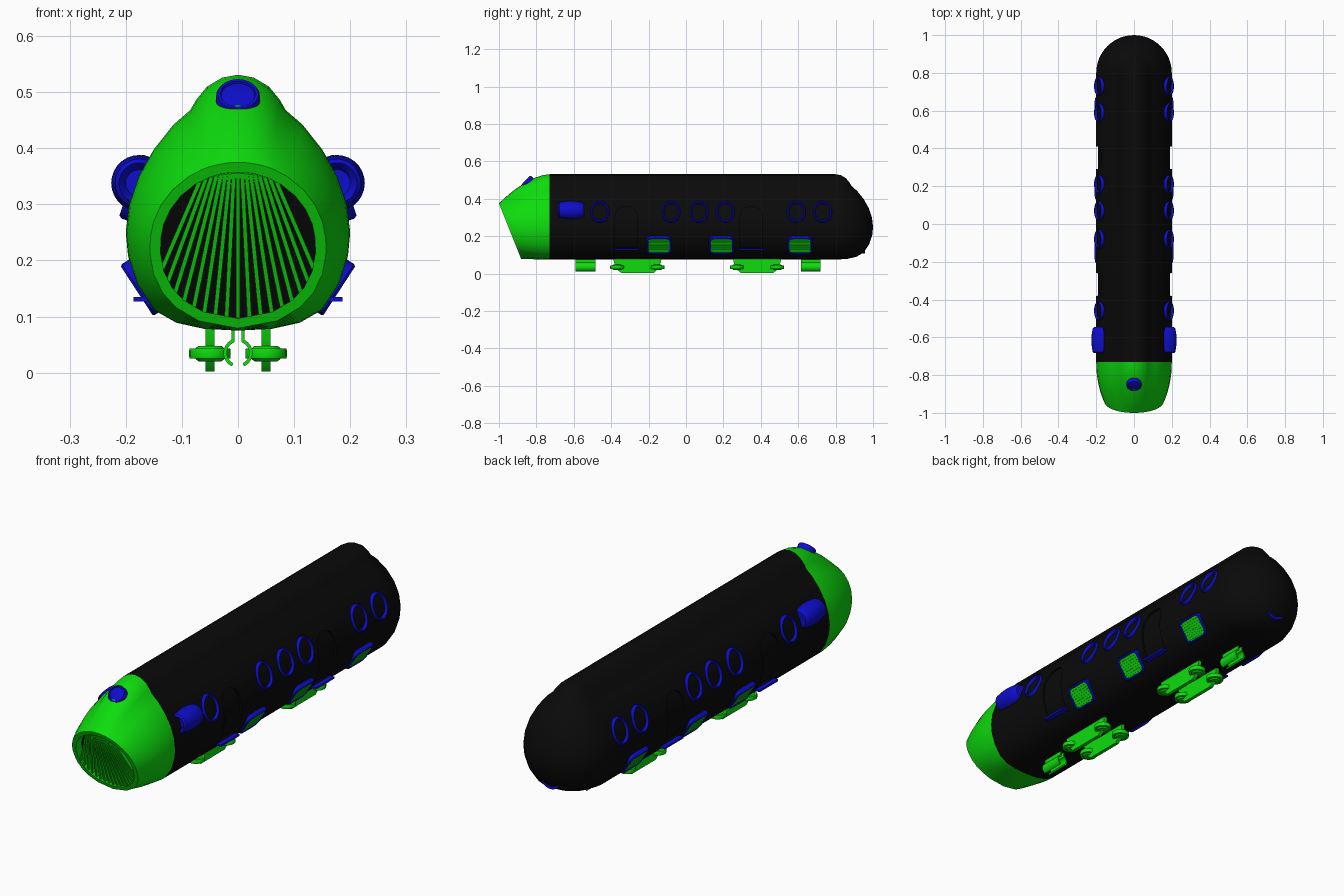
import bpy, bmesh
from math import sin, cos, pi, atan2, radians, copysign
from mathutils import Vector

if "Cube" in bpy.data.objects:
    bpy.data.objects.remove(bpy.data.objects["Cube"])


def material(name, color):
    m = bpy.data.materials.new(name)
    m.use_nodes = True
    m.diffuse_color = color
    m.node_tree.nodes["Principled BSDF"].inputs["Base Color"].default_value = color
    return m


BLACK = material("black_paint", (0.003, 0.003, 0.003, 1))
GREEN = material("bright_green", (0.004, 0.72, 0.004, 1))
BLUE = material("deep_blue", (0.004, 0.004, 0.6, 1))


def make(name, bm, mat, angle=35):
    bmesh.ops.remove_doubles(bm, verts=bm.verts, dist=0.00005)
    bmesh.ops.recalc_face_normals(bm, faces=bm.faces)
    me = bpy.data.meshes.new(name)
    bm.to_mesh(me)
    bm.free()
    me.materials.append(mat)
    me.shade_smooth()
    me.set_sharp_from_angle(angle=radians(angle))
    ob = bpy.data.objects.new(name, me)
    bpy.context.collection.objects.link(ob)
    return ob


def skin(bm, rows, wrap=True):
    """Quads between successive rows of points."""
    vs = [[bm.verts.new(p) for p in row] for row in rows]
    n = len(vs[0])
    for a, b in zip(vs, vs[1:]):
        for i in range(n if wrap else n - 1):
            j = (i + 1) % n
            bm.faces.new((a[i], a[j], b[j], b[i]))
    return vs


def shell(name, mat, frame, outline, profile, ring=False):
    """Outline swept through (scale, height) steps; closed ring or capped solid."""
    c, u, v, n = frame
    if ring:
        profile = profile + profile[:1]
    bm = bmesh.new()
    vs = skin(bm, [[c + (u * a + v * b) * s + n * h for a, b in outline] for s, h in profile])
    if not ring:
        bm.faces.new(vs[0])
        bm.faces.new(vs[-1])
    return make(name, bm, mat)


def prism(name, mat, pts, d0, d1, axis):
    place = (lambda a, b, d: (d, a, b)) if axis == "X" else (lambda a, b, d: (a, d, b))
    bm = bmesh.new()
    vs = skin(bm, [[place(a, b, d) for a, b in pts] for d in (d0, d1)])
    bm.faces.new(vs[0])
    bm.faces.new(vs[1])
    return make(name, bm, mat)


def box(name, mat, frame, half):
    outline = [(-half[0], -half[1]), (half[0], -half[1]), (half[0], half[1]), (-half[0], half[1])]
    return shell(name, mat, frame, outline, [(1, -half[2]), (1, half[2])])


def oval(a, b, n=28, power=1.0):
    f = lambda t: copysign(abs(t) ** power, t)
    return [(a * f(cos(2 * pi * i / n)), b * f(sin(2 * pi * i / n))) for i in range(n)]


X, Y, Z = Vector((1, 0, 0)), Vector((0, 1, 0)), Vector((0, 0, 1))

# Half cross-section of the car, bottom to top: (half width, height)
HALF = [(0, .075), (.06, .078), (.11, .089), (.15, .112), (.18, .158), (.196, .208),
        (.2, .25), (.194, .3), (.177, .35), (.15, .398), (.115, .442), (.085, .468),
        (.074, .487), (.055, .51), (.028, .526), (0, .531)]
LOOP = HALF + [(-x, z) for x, z in HALF[-2:0:-1]]
FRONT, CENTRE = -.73, .8


def side_frame(s, y, z):
    """Tangent frame on the car side s at a given height."""
    for (x0, z0), (x1, z1) in zip(HALF, HALF[1:]):
        if z0 <= z <= z1:
            x = x0 + (x1 - x0) * (z - z0) / (z1 - z0)
            v = Vector((s * (x1 - x0), 0, z1 - z0)).normalized()
            return Vector((s * x, y, z)), Y, v, Vector((s * v.z, 0, -s * v.x))


# Body: straight sides running into a revolved tail
bm = bmesh.new()
cols = [[(x, FRONT, z) for x, z in HALF]]
for i in range(25):
    t = pi * i / 24
    cols.append([(x * cos(t), CENTRE + x * sin(t), z) for x, z in HALF])
cols.append([(-x, FRONT, z) for x, z in HALF])
skin(bm, cols, wrap=False)
bmesh.ops.remove_doubles(bm, verts=bm.verts, dist=0.00005)
bmesh.ops.holes_fill(bm, edges=bm.edges, sides=0)
body = make("body", bm, BLACK)

# Arched door openings with a recessed wall inside
DOORS = (-.32, .35)
cutters = []
for y in DOORS:
    arch = [(y - .06, .14), (y + .06, .14)]
    arch += [(y + .06 * cos(pi * i / 12), .3 + .06 * sin(pi * i / 12)) for i in range(13)]
    cutter = prism("door_cutter", BLACK, arch, -.3, .3, "X")
    cutter.hide_render = True
    mod = body.modifiers.new("door", "BOOLEAN")
    mod.operation, mod.solver, mod.object = "DIFFERENCE", "EXACT", cutter
    cutters.append(cutter)
    for s in (-1, 1):
        box("door_step", BLUE, (Vector((s * .172, y, .131)), X, Y, Z), (.014, .065, .004))
dg = bpy.context.evaluated_depsgraph_get()
cut_mesh = bpy.data.meshes.new_from_object(body.evaluated_get(dg))
body.modifiers.clear()
body.data = cut_mesh
cut_mesh.set_sharp_from_angle(angle=radians(35))
for cutter in cutters:
    bpy.data.objects.remove(cutter)
prism("door_panels", BLACK, [(x * .955, .25 + (z - .25) * .955) for x, z in LOOP],
      FRONT + .02, CENTRE, "Y")

# Nose: section blended into a slanted oval lip
MID = .227


def lip_y(z):
    return -1 + (.375 - z) * .4


def lip_point(x, z, scale):
    a = atan2((z - MID) / .25, x / .2)
    sz = sin(a) if sin(a) > 0 else -abs(sin(a)) ** .85
    return .157 * scale * cos(a), MID + .148 * scale * sz


bm = bmesh.new()
rows = []
for i in range(13):
    s = sin(pi / 2 * i / 12)
    row = []
    for x, z in LOOP:
        lx, lz = lip_point(x, z, 1)
        row.append((lx + (x - lx) * (1 - s ** 2.2), FRONT + (lip_y(lz) - FRONT) * s,
                    lz + (z - lz) * (1 - s ** 1.7)))
    rows.append(row)
inner = [lip_point(x, z, .88) for x, z in LOOP]
rows += [[(x, lip_y(z) + d, z) for x, z in inner] for d in (0, .045)]
skin(bm, rows)
make("nose", bm, GREEN)
bm = bmesh.new()
bm.faces.new([bm.verts.new((x, lip_y(z) + .04, z)) for x, z in inner])
make("grille_back", bm, BLACK)

# Grille: bars fanning out from a point above the opening
for k in range(-8, 9):
    a = radians(2.9 * k)
    hits = []
    for i in range(400):
        x, z = i * .001 * sin(a), .5 - i * .001 * cos(a)
        if (x / .14) ** 2 + ((z - MID) / .132) ** 2 < 1:
            hits.append(Vector((x, lip_y(z) + .017, z)))
    if len(hits) > 5:
        p, q = hits[0], hits[-1]
        d = (q - p).normalized()
        w = d.cross(Y).normalized()
        box("grille_bar", GREEN, ((p + q) / 2, w, w.cross(d), d),
            (.0038, .009, (q - p).length / 2))

# Headlight on the brow
n = Vector((0, -.72, .69)).normalized()
lamp = (Vector((0, -.85, .488)), X, n.cross(X), n)
shell("headlight", BLUE, lamp, oval(.039, .039), [(1, -.02), (1, .008), (.93, .013),
      (.8, .013), (.76, .009), (.4, .012)])

# Windows, pods and lower hatches on both sides
for s in (-1, 1):
    for y in (-.46, -.08, .07, .21, .59, .73):
        shell("window_rim", BLUE, side_frame(s, y, .33), oval(.05, .06),
              [(1, -.016), (1, .004), (.94, .01), (.86, .01), (.78, .003), (.78, -.016)], ring=True)
    pod = (Vector((s * .176, -.615, .338)), X, Z, Y)
    shell("side_pod", BLUE, pod, oval(1, 1), [(.024, -.05), (.028, -.06), (.036, -.069),
          (.043, -.062), (.048, -.03), (.05, 0), (.048, .03), (.043, .06), (.034, .07)])
    for y in (-.145, .19, .61):
        frame = side_frame(s, y, .15)
        c, u, v, n = frame
        shell("hatch_rim", BLUE, frame, oval(.068, .054, 32, .4),
              [(1, -.016), (1, .003), (.95, .007), (.85, .007), (.82, -.016)], ring=True)
        box("hatch_panel", GREEN, (c - n * .004, u, v, n), (.056, .044, .006))
        for i in range(7):
            box("hatch_slat", GREEN, (c + v * (i - 3) * .012 + n * .002, u, v, n),
                (.055, .003, .003))

# Tail light ring sunk into the lower tail
shell("tail_light_rim", BLUE, (Vector((0, .95, .16)), X, Z, Y), oval(.052, .052),
      [(1, -.02), (1, .008), (.78, .008), (.78, -.02)], ring=True)

# Running gear: trapezoid side plates with flat guide wheels
for yc in (-.26, .38):
    plate = [(-.13, .085), (-.125, .06), (-.112, .025), (-.085, .002),
             (.085, .002), (.112, .025), (.125, .06), (.13, .085)]
    for s in (-1, 1):
        prism("bogie_plate", GREEN, [(yc + a, b) for a, b in plate], s * .042, s * .058, "X")
        for e in (-1, 1):
            hub = (Vector((s * .05, yc + e * .108, .034)), X, Y, Z)
            shell("guide_wheel", GREEN, hub, oval(1, 1, 20),
                  [(.02, -.014), (.024, -.011), (.026, -.009), (.036, -.009), (.037, -.006),
                   (.037, .006), (.036, .009), (.026, .009), (.024, .011), (.02, .014)])

# Split rail clamps with twin hangers
for yc in (-.537, .667):
    for s in (-1, 1):
        angles = [radians(-65 + 135 * i / 12) for i in range(13)]
        arc = [(s * .026 * cos(a), .035 + .026 * sin(a)) for a in angles]
        arc += [(s * .02 * cos(a), .035 + .02 * sin(a)) for a in reversed(angles)]
        prism("rail_clamp", GREEN, arc, yc - .053, yc + .053, "Y")
        box("clamp_hanger", GREEN, (Vector((s * .009, yc, .07)), X, Y, Z), (.003, .053, .015))
